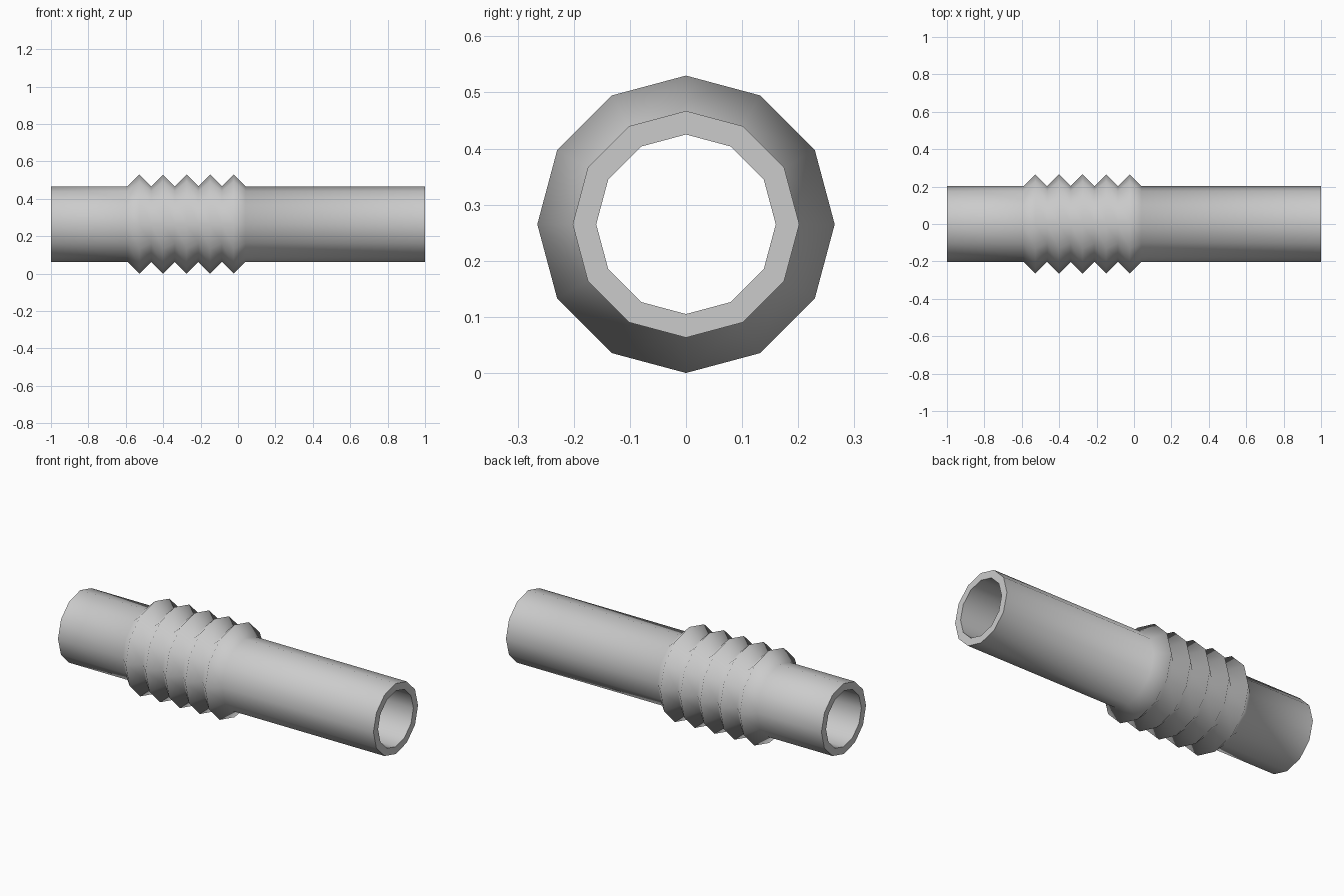
import bpy, bmesh, math

if "Cube" in bpy.data.objects:
    bpy.data.objects.remove(bpy.data.objects["Cube"])

SIDES = 12
R_OUT, R_IN, R_RIB = 0.202, 0.16, 0.265
CENTRE_Z = 0.265
RIBS, RIB_START, PITCH = 5, -0.59, 0.126

# Closed wall profile (x, radius): outer wall with V-shaped ribs, then the bore
profile = [(-1.0, R_OUT), (RIB_START, R_OUT)]
for i in range(RIBS):
    x = RIB_START + i * PITCH
    profile += [(x + PITCH / 2, R_RIB), (x + PITCH, R_OUT)]
profile += [(1.0, R_OUT), (1.0, R_IN), (-1.0, R_IN)]

# Spin the profile around the x axis
bm = bmesh.new()
rings = []
for x, r in profile:
    angles = [2 * math.pi * k / SIDES for k in range(SIDES)]
    rings.append([bm.verts.new((x, r * math.cos(a), CENTRE_Z + r * math.sin(a))) for a in angles])
for i, ring in enumerate(rings):
    nxt = rings[(i + 1) % len(rings)]
    for k in range(SIDES):
        j = (k + 1) % SIDES
        bm.faces.new((ring[k], ring[j], nxt[j], nxt[k]))
bmesh.ops.recalc_face_normals(bm, faces=bm.faces)

# Smooth walls and ribs, crisp flat end rims
for f in bm.faces:
    f.smooth = abs(f.normal.x) < 0.9
for e in bm.edges:
    e.smooth = all(f.smooth for f in e.link_faces)

mesh = bpy.data.meshes.new("ribbed_pipe")
bm.to_mesh(mesh)
bm.free()
pipe = bpy.data.objects.new("ribbed_pipe", mesh)
bpy.context.collection.objects.link(pipe)
